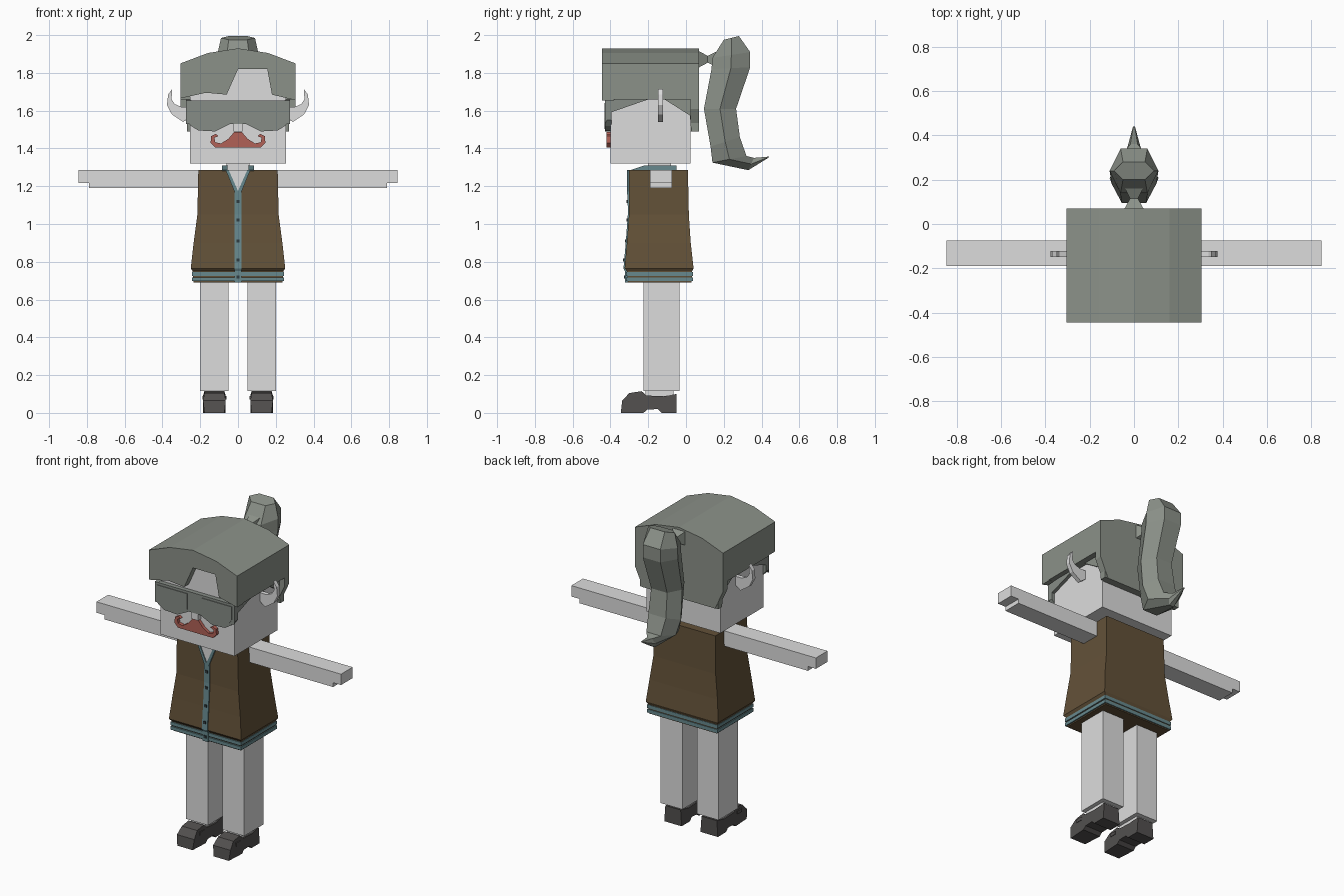
import bpy, bmesh

cube = bpy.data.objects.get("Cube")
if cube:
    bpy.data.objects.remove(cube, do_unlink=True)


def material(name, r, g, b):
    m = bpy.data.materials.new(name)
    m.use_nodes = True
    m.diffuse_color = (r, g, b, 1)
    m.node_tree.nodes["Principled BSDF"].inputs["Base Color"].default_value = (r, g, b, 1)
    return m


SKIN = material("pale skin", .72, .72, .72)
HAIR = material("grey green hair", .26, .285, .25)
LENS = material("grey green glasses", .24, .265, .24)
BROWN = material("brown cloth", .125, .083, .04)
TEAL = material("teal trim", .135, .25, .27)
RED = material("red moustache", .44, .12, .095)
SHOE = material("charcoal shoe", .085, .08, .078)
DARK = material("dark button", .03, .045, .05)


def loft(name, rings, mat):
    """Skin a row of closed rings and cap both ends."""
    bm = bmesh.new()
    rows = [[bm.verts.new(p) for p in ring] for ring in rings]
    n = len(rows[0])
    for a, b in zip(rows, rows[1:]):
        for i in range(n):
            j = (i + 1) % n
            bm.faces.new((a[i], a[j], b[j], b[i]))
    bm.faces.new(rows[0][::-1])
    bm.faces.new(rows[-1])
    bmesh.ops.recalc_face_normals(bm, faces=bm.faces)
    me = bpy.data.meshes.new(name)
    bm.to_mesh(me)
    bm.free()
    me.materials.append(mat)
    ob = bpy.data.objects.new(name, me)
    bpy.context.collection.objects.link(ob)
    return ob


def prism_x(name, profile, x0, x1, mat):
    return loft(name, [[(x, y, z) for y, z in profile] for x in (x0, x1)], mat)


def prism_y(name, profile, y0, y1, mat):
    return loft(name, [[(x, y, z) for x, z in profile] for y in (y0, y1)], mat)


def rect(x0, x1, y0, y1, z):
    return [(x0, y0, z), (x1, y0, z), (x1, y1, z), (x0, y1, z)]


def box(name, x, y, z, mat):
    return loft(name, [rect(*x, *y, h) for h in z], mat)


def both(half):
    """Mirror a half outline across the centre line."""
    return half + [(-x, z) for x, z in reversed(half) if x > 0]


def span(s, a, b):
    return (a, b) if s > 0 else (-b, -a)


# Head, neck and nose
box("head", (-.255, .255), (-.40, .025), (1.32, 1.84), SKIN)
box("neck", (-.06, .06), (-.20, -.08), (1.26, 1.34), SKIN)
box("nose", (-.024, .024), (-.428, -.39), (1.49, 1.53), SKIN)

# Hair cap with arched top, notched fringe and lower back
arch = [(.305, 1.85), (.16, 1.905), (0, 1.93), (-.16, 1.905), (-.305, 1.85)]
prism_y("hair_crown", [(-.305, 1.66), (.305, 1.66)] + arch, -.385, .07, HAIR)
fringe = [(-.305, 1.665), (-.17, 1.695), (-.06, 1.685), (0, 1.82),
          (.155, 1.82), (.18, 1.685), (.305, 1.655)]
prism_y("hair_fringe", fringe + arch, -.445, -.385, HAIR)
prism_y("hair_back", both([(.25, 1.49), (.305, 1.61), (.305, 1.7)]), .025, .07, HAIR)
prism_x("hair_sides", [(-.13, 1.67), (.02, 1.575), (.03, 1.49), (.068, 1.49), (.068, 1.68)],
        -.27, .27, HAIR)

# Hair tie and ponytail
tie = [(.065, .045), (.115, .018), (.16, .04)]
loft("hair_tie", [[(-w, y, 1.872 - w), (w, y, 1.872 - w), (w, y, 1.872 + w),
                   (-w, y, 1.872 + w)] for y, w in tie], HAIR)
tail = [((.20, 1.975), (.28, 1.995), .09), ((.14, 1.88), (.34, 1.91), .11),
        ((.135, 1.82), (.34, 1.83), .11), ((.095, 1.61), (.265, 1.61), .10),
        ((.13, 1.41), (.285, 1.46), .11), ((.14, 1.325), (.32, 1.36), .09),
        ((.33, 1.285), (.36, 1.35), .03), ((.435, 1.35), (.44, 1.357), .005)]
rings = []
for (y0, z0), (y1, z1), w in tail:
    ym, zm, f = (y0 + y1) / 2, (z0 + z1) / 2, w * .55
    rings.append([(-f, y0, z0), (f, y0, z0), (w, ym, zm),
                  (f, y1, z1), (-f, y1, z1), (-w, ym, zm)])
loft("ponytail", rings, HAIR)

# Glasses
frame = [(0, 1.53), (.04, 1.53), (.07, 1.515), (.12, 1.49), (.21, 1.495),
         (.25, 1.52), (.275, 1.55), (.275, 1.655), (0, 1.655)]
prism_y("glasses_front", both(frame), -.428, -.395, LENS)
lens = [(.05, 1.54), (.08, 1.522), (.125, 1.503), (.205, 1.506),
        (.24, 1.53), (.258, 1.56), (.258, 1.64), (.05, 1.64)]
arm_profile = [(-.428, 1.655), (-.428, 1.53), (-.40, 1.59), (-.17, 1.67)]

# Moustache with curled tips
curl = [(0, 1.405), (.12, 1.405), (.145, 1.43), (.142, 1.465), (.118, 1.477), (.103, 1.466),
        (.125, 1.456), (.12, 1.433), (.09, 1.426), (.05, 1.452), (.02, 1.487), (0, 1.487)]
prism_y("moustache", both(curl), -.42, -.395, RED)

# Vest with V neck
vest = [(1.285, .21, -.303, .01), (1.05, .215, -.302, .015), (.90, .235, -.313, .025),
        (.765, .25, -.325, .04), (.75, .24, -.312, .033), (.69, .235, -.308, .03)]
loft("vest", [rect(-w, w, f, b, z) for z, w, f, b in vest], BROWN)
prism_y("chest_opening", [(-.055, 1.287), (.055, 1.287), (0, 1.165)], -.307, -.29, SKIN)
placket = [(1.175, -.309), (1.05, -.308), (.90, -.319), (.765, -.331), (.75, -.323), (.69, -.323)]
loft("placket", [rect(-.019, .019, f, f + .02, z) for z, f in placket], TEAL)
for k, (z, f) in enumerate([(1.12, -.309), (1.02, -.311), (.91, -.319), (.81, -.328), (.72, -.324)]):
    box(f"button_{k + 1}", (-.008, .008), (f - .005, f + .01), (z - .008, z + .008), DARK)
for k, z in enumerate((.725, .697)):
    box(f"hem_rib_{k + 1}", (-.243, .243), (-.318, .036), (z, z + .021), TEAL)
box("collar_back", (-.085, .085), (-.075, -.05), (1.28, 1.31), TEAL)

# Paired parts
ear = [(.25, 1.57), (.29, 1.54), (.35, 1.58), (.376, 1.63), (.37, 1.685),
       (.348, 1.715), (.352, 1.66), (.335, 1.635), (.30, 1.62), (.25, 1.62)]
shoe = [(-.345, 0), (-.225, 0), (-.205, .018), (-.15, .02), (-.13, 0), (-.05, 0),
        (-.05, .10), (-.12, .088), (-.21, .092), (-.235, .115), (-.30, .105), (-.338, .065)]
for side, s in (("left", 1), ("right", -1)):
    prism_y(side + "_ear", [(s * x, z) for x, z in ear], -.148, -.122, SKIN)
    prism_y(side + "_lens", [(s * x, z) for x, z in lens], -.432, -.42, LENS)
    prism_x(side + "_glasses_arm", arm_profile, *span(s, .25, .275), LENS)

    # Neck trim
    trim = [(.05, 1.287), (.066, 1.287), (.012, 1.155), (0, 1.155), (0, 1.175)]
    prism_y(side + "_neck_trim", [(s * x, z) for x, z in trim], -.312, -.29, TEAL)
    prism_x(side + "_collar", [(-.31, 1.28), (-.22, 1.31), (-.05, 1.31), (-.05, 1.28)],
            *span(s, .055, .085), TEAL)

    # Arm with stepped hand end
    arm = [(.18, 1.19), (.79, 1.19), (.79, 1.217), (.845, 1.217), (.845, 1.285), (.18, 1.285)]
    prism_y(side + "_arm", [(s * x, z) for x, z in arm], -.19, -.075, SKIN)

    # Leg, ankle and shoe
    box(side + "_leg", span(s, .05, .20), (-.225, -.035), (.115, .70), SKIN)
    box(side + "_ankle", span(s, .075, .175), (-.215, -.065), (.07, .12), SKIN)
    foot = prism_x(side + "_shoe", shoe, *span(s, .065, .185), SHOE)
    for v in foot.data.vertices:
        if v.co.z > .095 or v.co.y < -.34:
            v.co.x = s * .125 + (v.co.x - s * .125) * .88
    box(side + "_shoe_band", span(s, .062, .188), (-.285, -.24), (.07, .09), SHOE)
